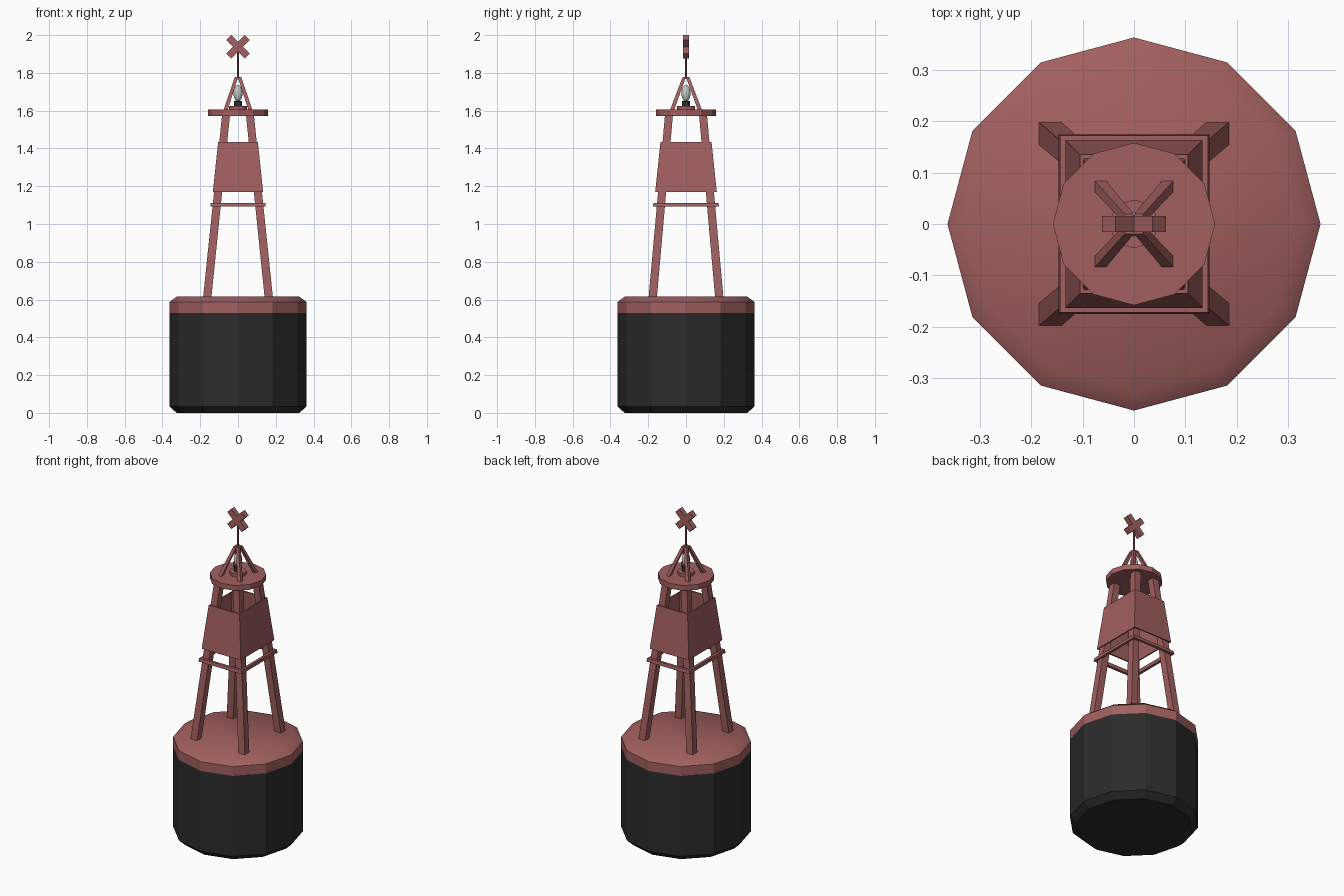
import bpy, bmesh, math
from mathutils import Matrix

if "Cube" in bpy.data.objects:
    bpy.data.objects.remove(bpy.data.objects["Cube"], do_unlink=True)


def material(name, rgb):
    m = bpy.data.materials.new(name)
    m.use_nodes = True
    m.diffuse_color = (*rgb, 1)
    m.node_tree.nodes["Principled BSDF"].inputs["Base Color"].default_value = (*rgb, 1)
    return m


RED = material("faded red", (0.36, 0.115, 0.115))
BLACK = material("black", (0.024, 0.024, 0.024))
GLASS = material("pale glass", (0.55, 0.58, 0.54))


def finish(name, bm, *mats):
    bmesh.ops.recalc_face_normals(bm, faces=bm.faces)
    mesh = bpy.data.meshes.new(name)
    bm.to_mesh(mesh)
    bm.free()
    for m in mats:
        mesh.materials.append(m)
    obj = bpy.data.objects.new(name, mesh)
    bpy.context.collection.objects.link(obj)
    return obj


def skin(bm, rings, closed=False):
    """Join rings of points with quads; cap the ends, or close into a loop."""
    loops = [[bm.verts.new(p) for p in ring] for ring in rings]
    pairs = list(zip(loops, loops[1:]))
    if closed:
        pairs.append((loops[-1], loops[0]))
    else:
        bm.faces.new(loops[0])
        bm.faces.new(loops[-1])
    for a, b in pairs:
        for i in range(len(a)):
            j = (i + 1) % len(a)
            bm.faces.new((a[i], a[j], b[j], b[i]))


def lathe(profile, n=12):
    bm = bmesh.new()
    angles = [math.tau * i / n for i in range(n)]
    skin(bm, [[(r * math.cos(a), r * math.sin(a), z) for a in angles] for r, z in profile])
    return bm


def rect(cx, cy, z, hx, hy):
    return [(cx + sx * hx, cy + sy * hy, z) for sx, sy in ((-1, -1), (1, -1), (1, 1), (-1, 1))]


def four_posts(name, bottom, top, h0, h1):
    """Four leaning square posts, one in each quadrant."""
    for fy, front in ((-1, "front"), (1, "back")):
        for fx, side in ((-1, "right"), (1, "left")):
            bm = bmesh.new()
            skin(bm, [rect(fx * x, fy * y, z, h, h) for (x, y, z), h in ((bottom, h0), (top, h1))])
            finish(f"{name}_{front}_{side}", bm, RED)


def sleeve(name, low, high, t):
    """Hollow tapered rectangular frame; low and high are (half x, half y, z)."""
    bm = bmesh.new()
    rings = [rect(0, 0, z, x - d, y - d)
             for (x, y, z), d in ((low, 0), (high, 0), (high, t), (low, t))]
    skin(bm, rings, closed=True)
    finish(name, bm, RED)


# Floating hull: black drum, red band and softly shaded bevelled top
bm = lathe([(0.325, 0), (0.363, 0.035), (0.363, 0.53), (0.363, 0.587), (0.325, 0.615)])
for f in bm.faces:
    z = f.calc_center_median().z
    f.material_index = 1 if z > 0.5 else 0
    f.smooth = z > 0.59
for e in bm.edges:
    if all(abs(v.co.z - 0.587) < 0.001 for v in e.verts):
        e.smooth = False
finish("hull", bm, BLACK, RED)

# Tower
four_posts("leg", (0.164, 0.177, 0.6), (0.063, 0.09, 1.58), 0.022, 0.021)
sleeve("brace_ring", (0.147, 0.175, 1.092), (0.144, 0.172, 1.112), 0.016)
sleeve("day_panels", (0.133, 0.163, 1.17), (0.105, 0.135, 1.435), 0.008)

# Lantern platform
finish("platform", lathe([(0.158, 1.573), (0.158, 1.605)]), RED)
finish("lamp_base", lathe([(0.047, 1.6), (0.047, 1.624)]), RED)
finish("lamp_socket", lathe([(0.021, 1.62), (0.021, 1.65)]), BLACK)

# Lamp
bm = bmesh.new()
bmesh.ops.create_uvsphere(bm, u_segments=12, v_segments=8, radius=1,
                          matrix=Matrix.Translation((0, 0, 1.692)) @ Matrix.Diagonal((0.024, 0.024, 0.044, 1)))
for f in bm.faces:
    f.smooth = True
finish("lamp", bm, GLASS)

# Lamp guard and topmark pole
four_posts("guard_strut", (0.067, 0.075, 1.6), (0.009, 0.010, 1.775), 0.011, 0.009)
finish("guard_cap", lathe([(0.017, 1.768), (0.017, 1.778)], 8), RED)
finish("topmark_pole", lathe([(0.005, 1.77), (0.005, 1.94)], 8), RED)

# Crossed topmark
bm = bmesh.new()
for angle in (45, -45):
    place = Matrix.Translation((0, 0, 1.938)) @ Matrix.Rotation(math.radians(angle), 4, "Y")
    bmesh.ops.create_cube(bm, size=1, matrix=place @ Matrix.Diagonal((0.138, 0.032, 0.037, 1)))
finish("topmark_cross", bm, RED)
